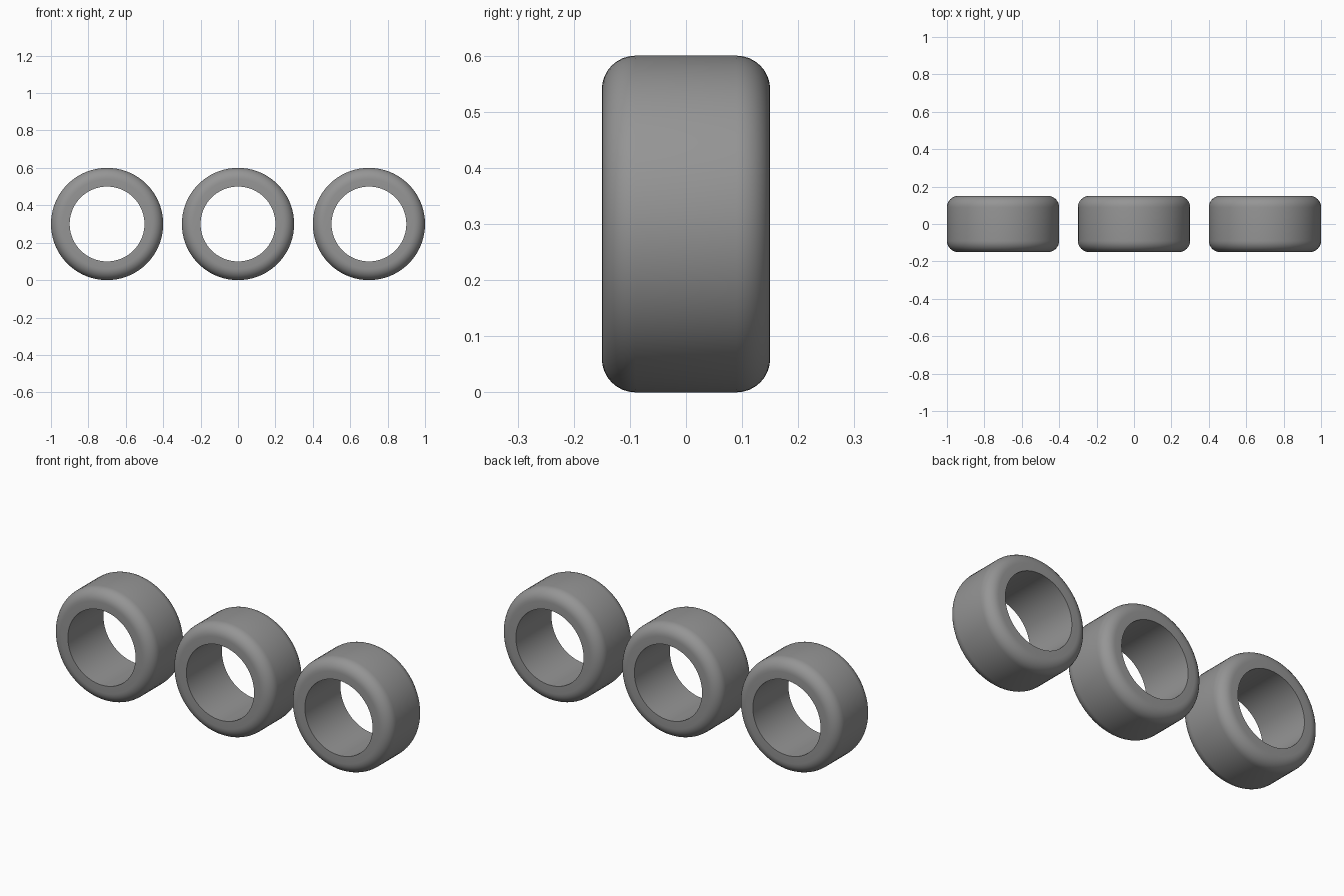
import bpy, bmesh, math

if "Cube" in bpy.data.objects:
    bpy.data.objects.remove(bpy.data.objects["Cube"])

R_OUT, R_IN, HALF, FILLET = 0.30, 0.20, 0.15, 0.06
SEGMENTS, ARC = 72, 8

rubber = bpy.data.materials.new("mid_grey")
rubber.diffuse_color = (0.30, 0.30, 0.30, 1)
rubber.use_nodes = True
rubber.node_tree.nodes["Principled BSDF"].inputs["Base Color"].default_value = rubber.diffuse_color

# Closed ring cross-section as (radius, y): sharp bore edges, rounded outer edges
profile = [(R_IN, HALF), (R_IN, -HALF)]
for side, start in ((-1, -math.pi / 2), (1, 0)):
    for i in range(ARC + 1):
        a = start + i / ARC * math.pi / 2
        profile.append((R_OUT - FILLET + FILLET * math.cos(a),
                        side * (HALF - FILLET) + FILLET * math.sin(a)))


def make_ring(name, x):
    """Revolve the cross-section about the y axis."""
    bm = bmesh.new()
    rows = []
    for s in range(SEGMENTS):
        t = 2 * math.pi * s / SEGMENTS
        rows.append([bm.verts.new((r * math.cos(t), y, r * math.sin(t)))
                     for r, y in profile])
    n = len(profile)
    for s in range(SEGMENTS):
        a, b = rows[s], rows[(s + 1) % SEGMENTS]
        for i in range(n):
            j = (i + 1) % n
            bm.faces.new((a[i], a[j], b[j], b[i]))
    bmesh.ops.recalc_face_normals(bm, faces=bm.faces[:])
    mesh = bpy.data.meshes.new(name)
    bm.to_mesh(mesh)
    bm.free()
    mesh.materials.append(rubber)
    ob = bpy.data.objects.new(name, mesh)
    ob.location = (x, 0, R_OUT)
    bpy.context.collection.objects.link(ob)
    bpy.context.view_layer.objects.active = ob
    ob.select_set(True)
    bpy.ops.object.shade_smooth_by_angle(angle=math.radians(30))
    ob.select_set(False)


# Three identical rings in a row
for name, x in (("left_ring", -0.7), ("middle_ring", 0), ("right_ring", 0.7)):
    make_ring(name, x)
